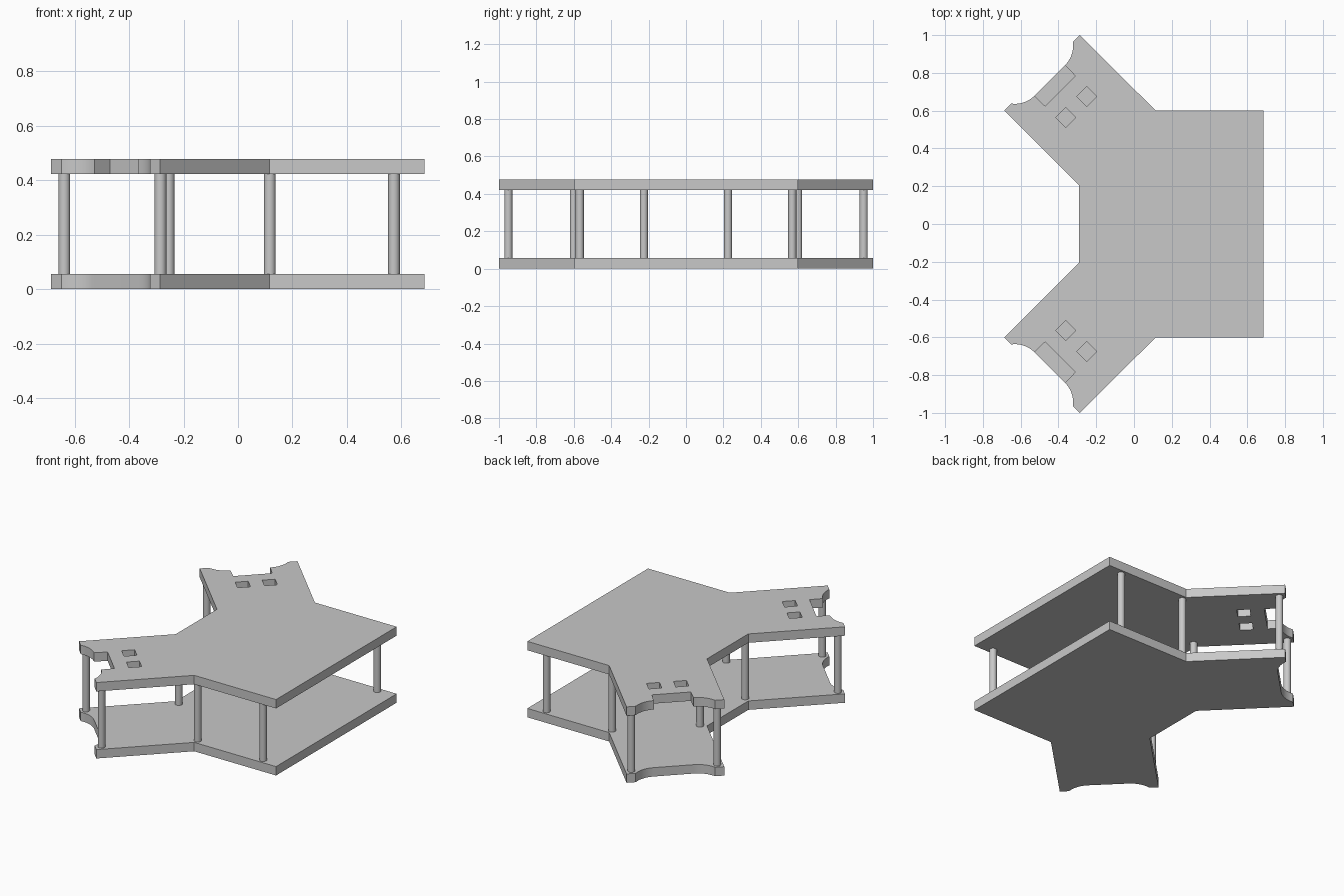
import bpy, bmesh, math
from mathutils import Vector

cube = bpy.data.objects.get("Cube")
if cube:
    bpy.data.objects.remove(cube, do_unlink=True)

# One grey for the whole stand
grey = bpy.data.materials.new("plain_grey")
grey.use_nodes = True
colour = (0.58, 0.58, 0.58, 1)
grey.diffuse_color = colour
grey.node_tree.nodes["Principled BSDF"].inputs["Base Color"].default_value = colour

THICK, TOP = 0.056, 0.478
HALF_ARM, LIP, MOUTH, DIP = 0.283, 0.23, 0.115, 0.057
TIP = Vector((-0.4865, 0.8))


def arm(u, v):
    """Point in the diagonal arm's frame: u across the tip, v outward."""
    s = math.sqrt(0.5)
    return TIP + Vector((u - v, u + v)) * s


def scallop(steps=10):
    """Concave arc from the tip lip down to the straight middle (u > 0)."""
    d = LIP - MOUTH
    r = (d * d + DIP * DIP) / (2 * DIP)
    start = math.asin(d / r)
    return [(MOUTH + r * math.sin(a), -DIP + r * (1 - math.cos(a)))
            for a in (start * (1 - i / steps) for i in range(steps + 1))]


def outline(notched):
    right = [(HALF_ARM, 0)] + scallop()
    if notched:
        right.append((MOUTH - 0.002, -0.135))
    tip = right + [(-u, v) for u, v in reversed(right)]
    half = [Vector((0.685, 0.6)), Vector((0.115, 0.6))]
    half += [arm(u, v) for u, v in tip] + [Vector((-0.29, 0.205))]
    return half + [Vector((p.x, -p.y)) for p in reversed(half)]


def slots():
    """Two square slots in each arm."""
    h, loops = 0.0375, []
    for u in (-0.078, 0.078):
        sq = [arm(u + a * h, -0.255 + b * h)
              for a, b in ((-1, -1), (1, -1), (1, 1), (-1, 1))]
        loops += [sq, [Vector((p.x, -p.y)) for p in sq]]
    return loops


def finish(name, bm):
    bmesh.ops.recalc_face_normals(bm, faces=bm.faces[:])
    mesh = bpy.data.meshes.new(name)
    bm.to_mesh(mesh)
    bm.free()
    mesh.materials.append(grey)
    obj = bpy.data.objects.new(name, mesh)
    bpy.context.collection.objects.link(obj)
    bpy.ops.object.select_all(action='DESELECT')
    obj.select_set(True)
    bpy.context.view_layer.objects.active = obj
    bpy.ops.object.shade_smooth_by_angle(angle=math.radians(30))


def plate(name, z, loops):
    bm = bmesh.new()
    edges = []
    for loop in loops:
        vs = [bm.verts.new((p.x, p.y, z)) for p in loop]
        edges += [bm.edges.new((a, b)) for a, b in zip(vs, vs[1:] + vs[:1])]
    bmesh.ops.triangle_fill(bm, use_beauty=True, edges=edges, normal=(0, 0, 1))
    ext = bmesh.ops.extrude_face_region(bm, geom=bm.faces[:], use_keep_orig=True)
    moved = [g for g in ext["geom"] if isinstance(g, bmesh.types.BMVert)]
    bmesh.ops.translate(bm, verts=moved, vec=(0, 0, THICK))
    finish(name, bm)


def pillar(name, x, y):
    bm = bmesh.new()
    bmesh.ops.create_cone(bm, cap_ends=True, segments=32, radius1=0.0215,
                          radius2=0.0215, depth=TOP - 2 * THICK)
    bmesh.ops.translate(bm, verts=bm.verts[:], vec=(x, y, TOP / 2))
    finish(name, bm)


# Plates
plate("lower_plate", 0, [outline(False)])
plate("upper_plate", TOP - THICK, [outline(True)] + slots())

# Pillars, mirrored front to back
spots = {"body_corner": (0.573, 0.568), "arm_root": (0.117, 0.568),
         "arm_tip_outer": (-0.285, 0.95), "arm_tip_inner": (-0.638, 0.6),
         "inner_corner": (-0.255, 0.225)}
for label, (x, y) in spots.items():
    pillar(f"back_{label}_pillar", x, y)
    pillar(f"front_{label}_pillar", x, -y)
